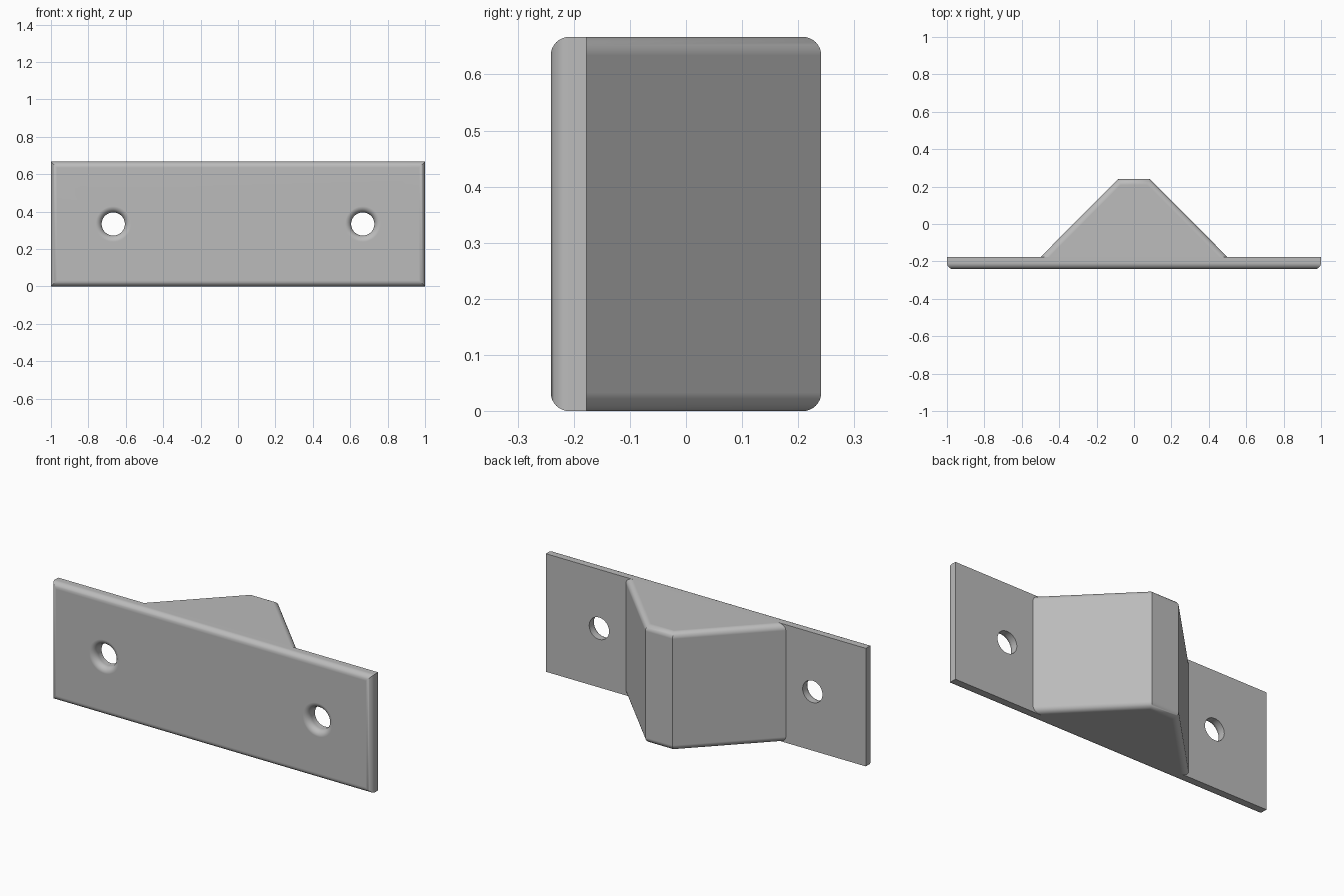
import bpy, bmesh, math

if "Cube" in bpy.data.objects:
    bpy.data.objects.remove(bpy.data.objects["Cube"])

H = 0.667               # height
Y0, Y1, Y2 = -0.241, -0.177, 0.241   # plate front, plate back, wedge back
R = 0.033               # rounding radius

grey = bpy.data.materials.new("grey")
grey.diffuse_color = (0.5, 0.5, 0.5, 1)
grey.use_nodes = True
grey.node_tree.nodes["Principled BSDF"].inputs["Base Color"].default_value = grey.diffuse_color


def make(name, bm):
    bmesh.ops.recalc_face_normals(bm, faces=bm.faces)
    me = bpy.data.meshes.new(name)
    bm.to_mesh(me)
    bm.free()
    me.materials.append(grey)
    ob = bpy.data.objects.new(name, me)
    bpy.context.collection.objects.link(ob)
    return ob


def prism(points):
    """Extrude an xy outline from z = 0 to z = H."""
    bm = bmesh.new()
    base = bm.faces.new([bm.verts.new((x, y, 0)) for x, y in points])
    ext = bmesh.ops.extrude_face_region(bm, geom=[base])["geom"]
    bmesh.ops.translate(bm, vec=(0, 0, H),
                        verts=[v for v in ext if isinstance(v, bmesh.types.BMVert)])
    bmesh.ops.recalc_face_normals(bm, faces=bm.faces)
    return bm


def round_edges(bm, edges):
    bmesh.ops.bevel(bm, geom=edges, offset=R, offset_type='OFFSET', segments=8,
                    profile=0.5, affect='EDGES', clamp_overlap=True)


def smooth(ob):
    bpy.ops.object.select_all(action='DESELECT')
    ob.select_set(True)
    bpy.context.view_layer.objects.active = ob
    bpy.ops.object.shade_smooth_by_angle(angle=math.radians(30))
    mod = ob.modifiers.new("even_shading", 'WEIGHTED_NORMAL')
    mod.keep_sharp = True


def hole_cutter(x):
    """Round hole that flares out towards the front face."""
    r, n = 0.062, 48
    prof = [(r + R, Y0 - 0.05)]
    for i in range(9):
        a = math.pi / 2 * i / 8
        prof.append((r + R - R * math.sin(a), Y0 + R - R * math.cos(a)))
    prof.append((r, Y1 + 0.05))
    bm = bmesh.new()
    rings = [[bm.verts.new((x + q * math.cos(2 * math.pi * k / n), y,
                            H / 2 + q * math.sin(2 * math.pi * k / n)))
              for k in range(n)] for q, y in prof]
    for a, b in zip(rings, rings[1:]):
        for k in range(n):
            j = (k + 1) % n
            bm.faces.new((a[k], a[j], b[j], b[k]))
    bm.faces.new(rings[0])
    bm.faces.new(rings[-1])
    return make("hole_cutter", bm)


# Mounting plate with rounded front border
bm = prism([(-1, Y0), (1, Y0), (1, Y1), (-1, Y1)])
round_edges(bm, [e for e in bm.edges if all(abs(v.co.y - Y0) < 1e-4 for v in e.verts)])
plate = make("mounting_plate", bm)

# Screw holes
for x in (-0.667, 0.667):
    cutter = hole_cutter(x)
    mod = plate.modifiers.new("hole", 'BOOLEAN')
    mod.operation, mod.solver, mod.object = 'DIFFERENCE', 'EXACT', cutter
    bpy.context.view_layer.objects.active = plate
    bpy.ops.object.modifier_apply(modifier=mod.name)
    bpy.data.objects.remove(cutter)
smooth(plate)

# Wedge block on the back, top and bottom rims rounded
bm = prism([(-0.5, Y1), (0.5, Y1), (0.085, Y2), (-0.085, Y2)])
round_edges(bm, [e for e in bm.edges
                 if abs(e.verts[0].co.z - e.verts[1].co.z) < 1e-4
                 and max(v.co.y for v in e.verts) > Y1 + 0.01])
base = [f for f in bm.faces if all(abs(v.co.y - Y1) < 1e-4 for v in f.verts)]
bmesh.ops.delete(bm, geom=base, context='FACES_ONLY')
smooth(make("wedge_block", bm))
